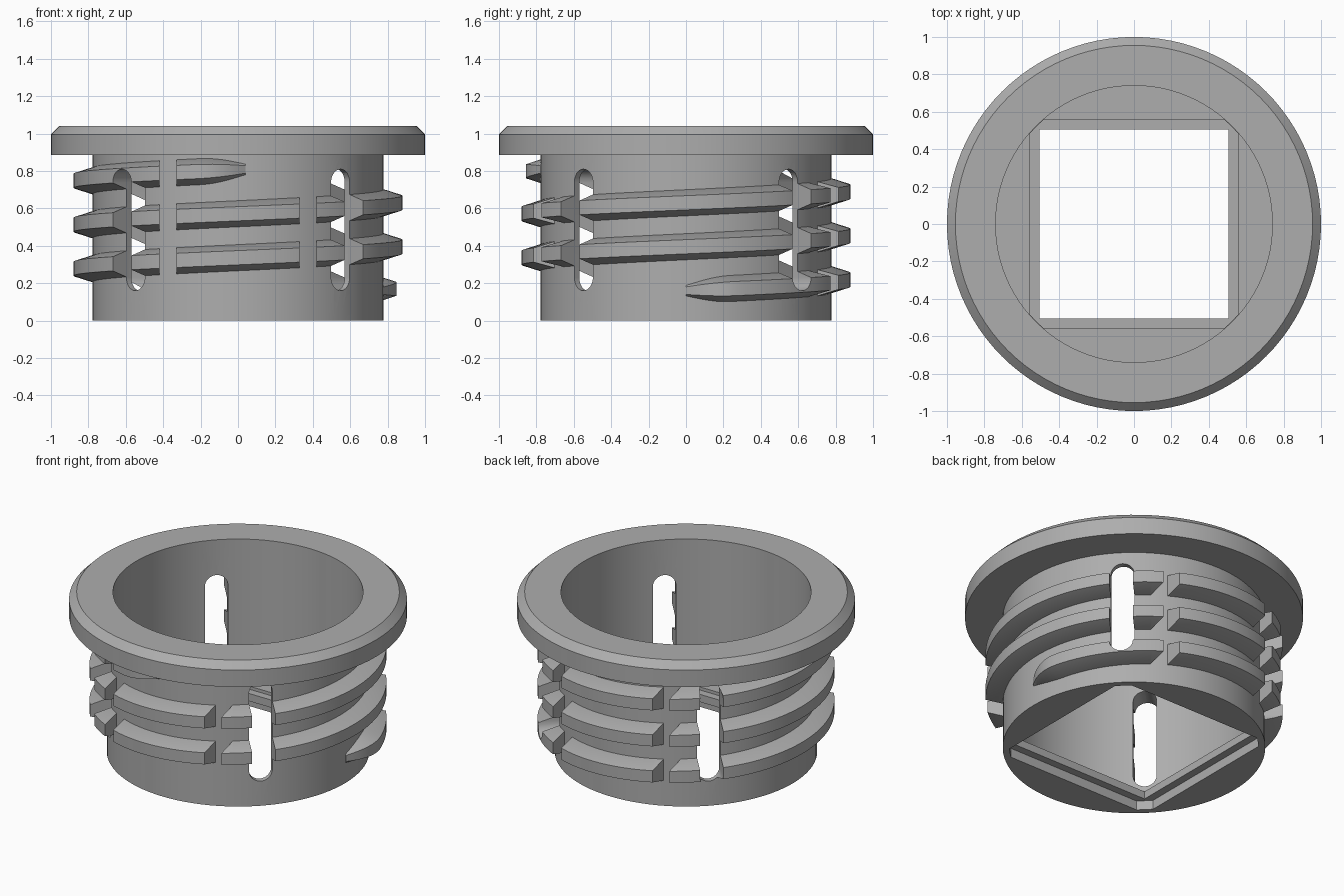
import bpy, bmesh
from math import sin, cos, pi, radians
from mathutils import Matrix

cube = bpy.data.objects.get("Cube")
if cube:
    bpy.data.objects.remove(cube, do_unlink=True)

grey = bpy.data.materials.new("mid grey")
grey.use_nodes = True
grey.diffuse_color = (0.42, 0.42, 0.42, 1)
grey.node_tree.nodes["Principled BSDF"].inputs["Base Color"].default_value = (0.42, 0.42, 0.42, 1)

SEGMENTS = 96
WALL = 0.777      # outer radius of the sleeve
BORE = 0.74


def finish(name, bm):
    bmesh.ops.recalc_face_normals(bm, faces=bm.faces)
    mesh = bpy.data.meshes.new(name)
    bm.to_mesh(mesh)
    bm.free()
    obj = bpy.data.objects.new(name, mesh)
    bpy.context.scene.collection.objects.link(obj)
    mesh.materials.append(grey)
    return obj


def lathe(name, profile):
    bm = bmesh.new()
    verts = [bm.verts.new((r, 0, z)) for r, z in profile]
    edges = [bm.edges.new(pair) for pair in zip(verts, verts[1:])]
    bmesh.ops.spin(bm, geom=verts + edges, cent=(0, 0, 0), axis=(0, 0, 1),
                   angle=2 * pi, steps=SEGMENTS, use_duplicate=False)
    bmesh.ops.remove_doubles(bm, verts=bm.verts, dist=0.0001)
    return finish(name, bm)


def prism(name, outline, low, high, matrix=Matrix()):
    """Outline in the local xy plane, extruded along local z."""
    bm = bmesh.new()
    face = bm.faces.new([bm.verts.new((x, y, low)) for x, y in outline])
    top = bmesh.ops.extrude_face_region(bm, geom=[face])["geom"]
    bmesh.ops.translate(bm, vec=(0, 0, high - low),
                        verts=[v for v in top if isinstance(v, bmesh.types.BMVert)])
    bmesh.ops.transform(bm, matrix=matrix, verts=bm.verts)
    obj = finish(name, bm)
    obj.hide_render = True
    return obj


def cut(obj, cutters):
    bpy.context.view_layer.objects.active = obj
    for cutter in cutters:
        mod = obj.modifiers.new("cut", "BOOLEAN")
        mod.operation = "DIFFERENCE"
        mod.solver = "EXACT"
        mod.object = cutter
        bpy.ops.object.modifier_apply(modifier=mod.name)


def square(half):
    return [(-half, -half), (half, -half), (half, half), (-half, half)]


# Flanged sleeve with a floor
sleeve = lathe("flanged_sleeve", [
    (0, 0), (WALL, 0), (WALL, 0.885), (1, 0.885), (1, 0.995), (0.955, 1.04),
    (BORE, 1.04), (BORE, 0.13), (0, 0.13)])

# Square opening with a stepped recess above and below its lip
a, b = 0.555, 0.486
recess = [(a, -b), (a, b), (b, a), (-b, a), (-a, b), (-a, -b), (-b, -a), (b, -a)]
opening = [prism("opening_cutter", square(0.505), -0.1, 0.3),
           prism("lower_recess_cutter", recess, -0.1, 0.06),
           prism("upper_recess_cutter", recess, 0.11, 0.3)]

# Rounded upright slots on the four diagonals
half, low, high = 0.07, 0.16, 0.81
arc = [i * pi / 12 for i in range(13)]
stadium = [(half * cos(t), high - half + half * sin(t)) for t in arc]
stadium += [(-half * cos(t), low + half - half * sin(t)) for t in arc]
slots = [prism("slot_cutter", stadium, 0.6, 1.1,
               Matrix.Rotation(radians(45 + 90 * k), 4, "Z") @ Matrix.Rotation(pi / 2, 4, "X"))
         for k in range(4)]

# Helical thread, fading into the wall at both ends
PITCH, START, END, FADE = 0.235, 0.16, 993, 18
bm = bmesh.new()
rings = []
for deg in range(0, END + 1, 3):
    f = sin(pi / 2 * min(1, deg / FADE, (END - deg) / FADE))
    z = START + PITCH * deg / 360
    tip = WALL + 0.002 + 0.1 * f
    root_h, tip_h = 0.028 + 0.042 * f, 0.02 + 0.018 * f
    section = [(0.76, -root_h), (WALL, -root_h), (tip, -tip_h),
               (tip, tip_h), (WALL, root_h), (0.76, root_h)]
    t = radians(deg)
    rings.append([bm.verts.new((r * cos(t), r * sin(t), z + h)) for r, h in section])
for r1, r2 in zip(rings, rings[1:]):
    for i in range(6):
        j = (i + 1) % 6
        bm.faces.new((r1[i], r1[j], r2[j], r2[i]))
bm.faces.new(rings[0])
bm.faces.new(rings[-1])
thread = finish("helical_thread", bm)

# Straight gaps through the thread on the front and back
gaps = [prism("gap_cutter", [(s * 0.33, -1.1), (s * 0.42, -1.1), (s * 0.42, 1.1), (s * 0.33, 1.1)],
              -0.1, 1.2) for s in (-1, 1)]

cut(sleeve, opening + slots)
cut(thread, slots + gaps)
for cutter in opening + slots + gaps:
    bpy.data.objects.remove(cutter, do_unlink=True)

# Smooth round walls, crisp edges
for obj in (sleeve, thread):
    bpy.ops.object.select_all(action="DESELECT")
    obj.select_set(True)
    bpy.context.view_layer.objects.active = obj
    bpy.ops.object.shade_smooth_by_angle(angle=radians(25))
